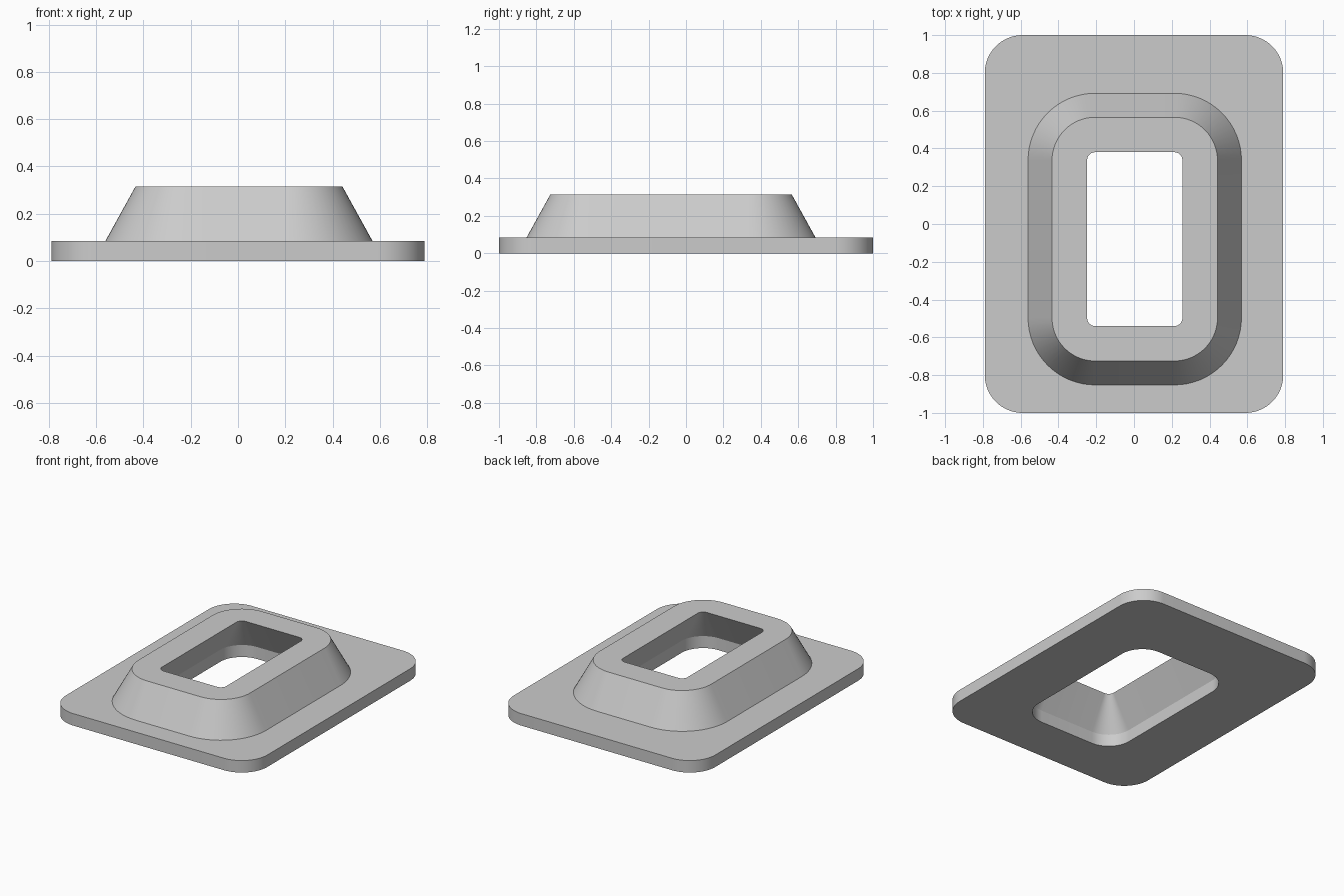
import bpy
import bmesh
from math import cos, sin, pi, radians

SEGMENTS = 16            # steps per rounded corner
PLATE_TOP, COLLAR_TOP = 0.085, 0.315
COLLAR_CENTRE = (0.004, -0.08)

cube = bpy.data.objects.get("Cube")
if cube:
    bpy.data.objects.remove(cube, do_unlink=True)

grey = bpy.data.materials.new("light grey")
grey.use_nodes = True
colour = (0.6, 0.6, 0.6, 1)
grey.diffuse_color = colour
grey.node_tree.nodes["Principled BSDF"].inputs["Base Color"].default_value = colour


def rounded_loop(bm, centre, half_x, half_y, radius, z):
    """Ring of vertices around a rounded rectangle, counter-clockwise."""
    ring = []
    for corner, (sx, sy) in enumerate([(1, 1), (-1, 1), (-1, -1), (1, -1)]):
        for i in range(SEGMENTS + 1):
            a = (corner + i / SEGMENTS) * pi / 2
            ring.append(bm.verts.new((
                centre[0] + sx * (half_x - radius) + radius * cos(a),
                centre[1] + sy * (half_y - radius) + radius * sin(a), z)))
    return ring


# Cross-section of the flanged collar: up the outside, down through the opening
sections = [
    ((0, 0), 0.79, 1.0, 0.20, 0),                       # plate underside
    ((0, 0), 0.79, 1.0, 0.20, PLATE_TOP),               # plate rim
    (COLLAR_CENTRE, 0.565, 0.772, 0.355, PLATE_TOP),    # collar foot
    (COLLAR_CENTRE, 0.438, 0.645, 0.228, COLLAR_TOP),   # collar lip
    (COLLAR_CENTRE, 0.252, 0.46, 0.042, COLLAR_TOP),    # opening, top
    (COLLAR_CENTRE, 0.379, 0.587, 0.169, PLATE_TOP),    # opening, flared
    (COLLAR_CENTRE, 0.379, 0.587, 0.169, 0),            # opening, underside
]

bm = bmesh.new()
rings = [rounded_loop(bm, *s) for s in sections]
for lower, upper in zip(rings, rings[1:] + rings[:1]):
    for i in range(len(lower)):
        j = (i + 1) % len(lower)
        bm.faces.new((lower[i], lower[j], upper[j], upper[i]))
bmesh.ops.recalc_face_normals(bm, faces=bm.faces)

mesh = bpy.data.meshes.new("flanged_collar")
bm.to_mesh(mesh)
bm.free()
mesh.materials.append(grey)
collar = bpy.data.objects.new("flanged_collar", mesh)
bpy.context.collection.objects.link(collar)

# Smooth corners, crisp edges between the sections
bpy.ops.object.select_all(action="DESELECT")
collar.select_set(True)
bpy.context.view_layer.objects.active = collar
bpy.ops.object.shade_smooth_by_angle(angle=radians(20))
